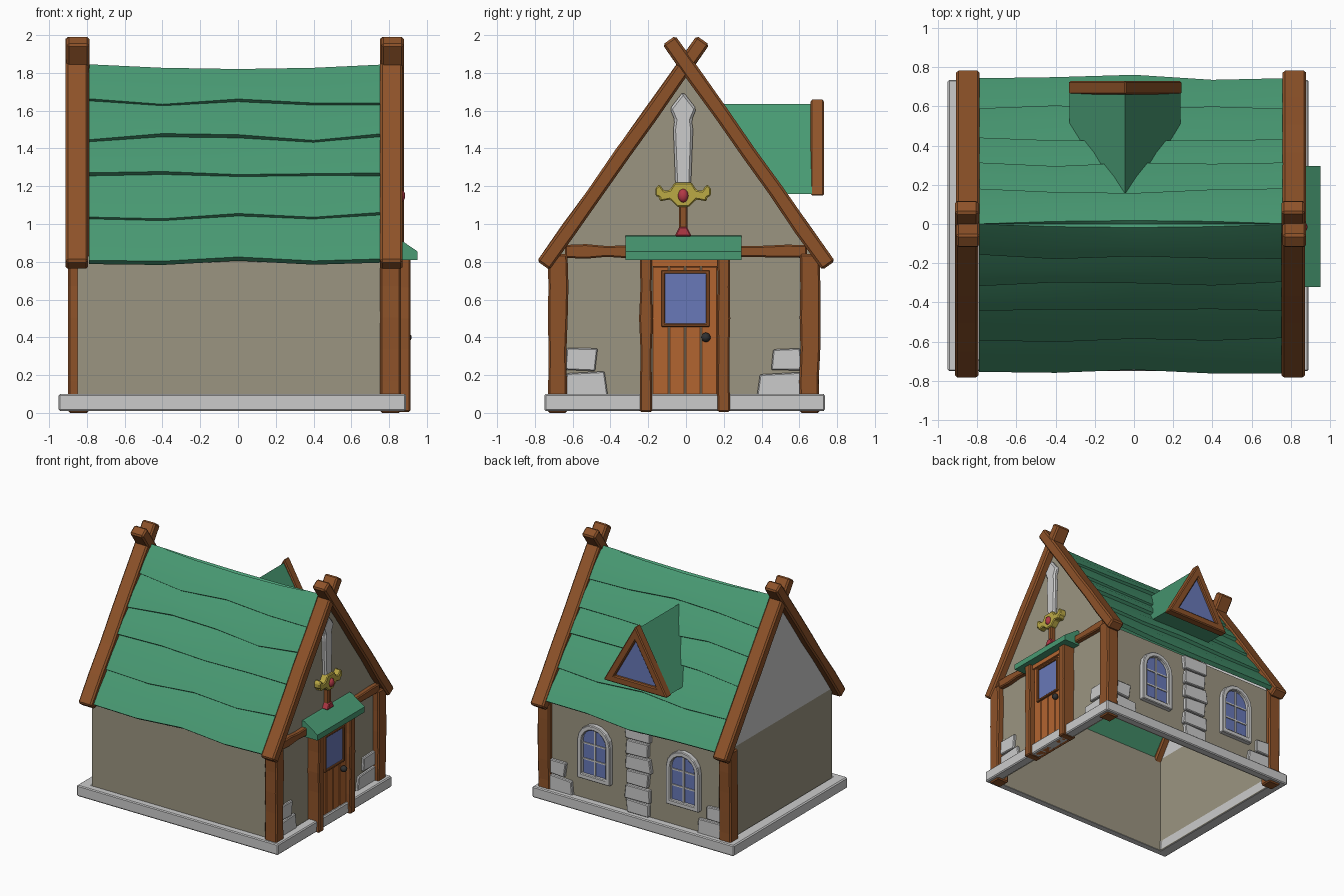
import bpy, bmesh, math, random
from mathutils import Vector

if "Cube" in bpy.data.objects:
    bpy.data.objects.remove(bpy.data.objects["Cube"])

random.seed(4)


def material(name, color):
    m = bpy.data.materials.new(name)
    m.diffuse_color = (*color, 1)
    m.use_nodes = True
    m.node_tree.nodes["Principled BSDF"].inputs["Base Color"].default_value = m.diffuse_color
    return m


WOOD = material("wood", (0.27, 0.085, 0.022))
DOOR = material("door_wood", (0.45, 0.13, 0.03))
PLASTER = material("plaster", (0.33, 0.30, 0.22))
GREEN = material("green_roof", (0.065, 0.32, 0.17))
GLASS = material("glass", (0.14, 0.19, 0.48))
GOLD = material("gold", (0.50, 0.40, 0.06))
RED = material("red", (0.45, 0.04, 0.06))
DARK = material("dark_metal", (0.03, 0.03, 0.03))


def mesh(name, verts, faces, mat=None, bevel=0, closed=True):
    bm = bmesh.new()
    vs = [bm.verts.new(v) for v in verts]
    for f in faces:
        bm.faces.new([vs[i] for i in f])
    if closed:
        bmesh.ops.recalc_face_normals(bm, faces=bm.faces)
    me = bpy.data.meshes.new(name)
    bm.to_mesh(me)
    bm.free()
    ob = bpy.data.objects.new(name, me)
    bpy.context.collection.objects.link(ob)
    if mat:
        me.materials.append(mat)
    if bevel:
        b = ob.modifiers.new("bevel", "BEVEL")
        b.width, b.segments, b.limit_method = bevel, 1, "ANGLE"
    return ob


def place(axis, u, v, w):
    return [(w, u, v), (u, w, v), (u, v, w)][axis]


def prism(name, pts, axis, a, b, mat=None, bevel=0):
    """Extrude a 2D outline along an axis from a to b."""
    n = len(pts)
    verts = [place(axis, u, v, w) for w in (a, b) for u, v in pts]
    faces = [range(n), range(n, 2 * n)]
    faces += [(i, (i + 1) % n, (i + 1) % n + n, i + n) for i in range(n)]
    return mesh(name, verts, faces, mat, bevel)


def ring(name, outer, inner, axis, a, b, mat=None, bevel=0):
    """Extrude a frame between two outlines with equal point counts."""
    n = len(outer)
    verts = [place(axis, u, v, w) for w in (a, b) for p in (outer, inner) for u, v in p]
    faces = []
    for i in range(n):
        j = (i + 1) % n
        for p, q in ((0, 1), (2, 3), (0, 2), (1, 3)):
            faces.append((p * n + i, p * n + j, q * n + j, q * n + i))
    return mesh(name, verts, faces, mat, bevel)


def rect(u0, v0, u1, v1):
    return [(u0, v0), (u1, v0), (u1, v1), (u0, v1)]


def rough(p0, p1, width, n=4, amount=0.006):
    """Hand-hewn beam outline of a given width between two 2D points."""
    p0, p1 = Vector(p0), Vector(p1)
    d = (p1 - p0).normalized()
    side = Vector((-d.y, d.x)) * width / 2
    out = []
    for s, ks in ((1, range(n + 1)), (-1, range(n, -1, -1))):
        for k in ks:
            wob = 0 if k in (0, n) else random.uniform(-amount, amount)
            out.append(tuple(p0.lerp(p1, k / n) + side * (s + wob / width * 2)))
    return out


def stone(name, u0, v0, u1, v1, axis, a, b):
    j = lambda: random.uniform(-0.012, 0.012)
    prism(name, [(u + j(), v + j() * 0.6) for u, v in rect(u0, v0, u1, v1)], axis, a, b, None, 0.006)


def ball(name, loc, scale, mat):
    bm = bmesh.new()
    bmesh.ops.create_uvsphere(bm, u_segments=12, v_segments=8, radius=1)
    me = bpy.data.meshes.new(name)
    bm.to_mesh(me)
    bm.free()
    ob = bpy.data.objects.new(name, me)
    bpy.context.collection.objects.link(ob)
    ob.location, ob.scale = loc, scale
    me.materials.append(mat)
    me.shade_smooth()


# Plinth and open-bottomed wall shell
X0, X1, Y0, Y1 = -0.85, 0.81, -0.69, 0.67
ring("plinth", rect(-0.95, -0.75, 0.89, 0.735), rect(X0, Y0, X1, Y1), 2, 0.01, 0.1, None, 0.008)
base = rect(X0, Y0, X1, Y1)
mesh("walls", [(x, y, z) for z in (0.01, 0.83) for x, y in base],
     [(i, (i + 1) % 4, (i + 1) % 4 + 4, i + 4) for i in range(4)], PLASTER, closed=False)
mesh("door_gable", [(X1, Y0, 0.83), (X1, Y1, 0.83), (X1, 0, 1.83)], [(0, 1, 2)], PLASTER, closed=False)
mesh("plain_gable", [(X0, Y1, 0.83), (X0, Y0, 0.83), (X0, 0, 1.83)], [(0, 1, 2)], closed=False)

# Corner posts
for i, (x, y) in enumerate(((0.807, -0.68), (0.807, 0.655), (-0.845, 0.655))):
    prism(f"corner_post_{i}", rough((y, 0), (y, 0.84), 0.105, 5), 0, x - 0.055, x + 0.055, WOOD, 0.01)

# Crossed gable beams at both ends
for end, a, b in (("left", -0.91, -0.79), ("right", 0.755, 0.875)):
    for s in (-1, 1):
        o = 0.003 * s
        prism(f"{end}_gable_beam_{s}", rough((s * 0.755, 0.78), (-s * 0.09, 1.973), 0.082, 6, 0.004),
              0, a + o, b + o, WOOD, 0.012)

# Roof: five curved, wavy courses per slope
XS = (-0.79, -0.4, 0, 0.4, 0.78)
EDGES = (1.85, 1.64, 1.45, 1.26, 1.035, 0.81)
for s in (-1, 1):
    for r in range(5):
        verts, n = [], 5
        for k, x in enumerate(XS):
            drop = random.uniform(-0.018, 0.018)
            lift = random.uniform(-0.006, 0.006)
            sag = 0.025 * (1 - (x / 0.79) ** 2) if r == 0 else 0
            top = EDGES[r] - sag + (0.03 if r else 0)
            bot = EDGES[r + 1] + drop
            mid = (top + bot) / 2 - 0.02
            for z, off in ((top, -0.008), (mid, 0.017 + lift), (bot, 0.02 + lift),
                           (bot, -0.015 + lift), (top, -0.03)):
                y = max(0, (1.86 - z) / 1.43 + 0.819 * off)
                verts.append((x, s * y, z + 0.573 * off))
        faces = [range(n), range(4 * n, 5 * n)]
        faces += [(k * n + i, k * n + (i + 1) % n, (k + 1) * n + (i + 1) % n, (k + 1) * n + i)
                  for k in range(4) for i in range(n)]
        ob = mesh(f"roof_course_{s}_{r}", verts, faces, GREEN)
        bpy.ops.object.select_all(action="DESELECT")
        ob.select_set(True)
        bpy.context.view_layer.objects.active = ob
        bpy.ops.object.shade_smooth_by_angle(angle=math.radians(35))

# Dormer on the back slope
C = -0.045
tri = lambda half, z0, z1: [(C - half, z0), (C + half, z0), (C, z1)]
front = [(x, 0.69, z) for x, z in tri(0.283, 1.16, 1.635)]
back = [(C - 0.283, 0.47, 1.16), (C + 0.283, 0.47, 1.16), (C, 0.15, 1.635)]
mesh("dormer_roof", front + back,
     [(0, 1, 2), (3, 4, 5), (0, 1, 4, 3), (1, 2, 5, 4), (2, 0, 3, 5)], GREEN)
ring("dormer_frame", tri(0.29, 1.15, 1.665), tri(0.19, 1.208, 1.545), 1, 0.66, 0.73, WOOD, 0.008)
prism("dormer_glass", tri(0.2, 1.2, 1.56), 1, 0.67, 0.705, GLASS)

# Door side: cross beams, frame, planks, window and knob
for s in (-1, 1):
    prism(f"cross_beam_{s}", rough((s * 0.2, 0.855), (s * 0.64, 0.855), 0.068), 0, 0.79, 0.85, WOOD, 0.008)
for i, y in enumerate((-0.212, 0.2)):
    prism(f"door_jamb_{i}", rough((y, 0.005), (y, 0.83), 0.066, 5, 0.004), 0, 0.79, 0.912, WOOD, 0.008)
prism("door_lintel", rect(-0.18, 0.775, 0.168, 0.83), 0, 0.79, 0.885, DOOR)
planks = (-0.18, -0.09, -0.005, 0.08, 0.168)
for i in range(4):
    prism(f"door_plank_{i}", rect(planks[i] + 0.002, 0.01, planks[i + 1] - 0.002, 0.775), 0, 0.79, 0.872, DOOR, 0.004)
ring("door_window_frame", rect(-0.13, 0.455, 0.125, 0.755), rect(-0.112, 0.473, 0.107, 0.737), 0, 0.8, 0.89, WOOD, 0.004)
prism("door_glass", rect(-0.115, 0.47, 0.11, 0.74), 0, 0.8, 0.878, GLASS)
ball("door_knob", (0.893, 0.105, 0.4), (0.026, 0.025, 0.025), DARK)
prism("awning", [(0.78, 0.94), (0.83, 0.937), (0.95, 0.855), (0.95, 0.81), (0.78, 0.81)], 1, -0.32, 0.295, GREEN)

# Sword ornament on the gable
S = -0.015
half = [(0.04, 1.18), (0.052, 1.5), (0.045, 1.55), (0.07, 1.61)]
prism("sword_blade", [(S + u, v) for u, v in half] + [(S, 1.7)] + [(S - u, v) for u, v in half[::-1]],
      0, 0.8, 0.842, None, 0.012)
half = [(0.03, 1.09), (0.07, 1.13), (0.125, 1.12), (0.125, 1.14), (0.147, 1.15), (0.147, 1.19),
        (0.125, 1.21), (0.1, 1.175), (0.07, 1.18), (0.045, 1.22)]
prism("sword_guard", [(S + u, v) for u, v in half] + [(S - u, v) for u, v in half[::-1]],
      0, 0.8, 0.862, GOLD, 0.007)
ball("sword_gem", (0.86, S, 1.15), (0.025, 0.028, 0.036), RED)
prism("sword_grip", rect(S - 0.022, 0.97, S + 0.022, 1.1), 0, 0.8, 0.85, WOOD, 0.008)
prism("sword_pommel", [(S - 0.045, 0.935), (S + 0.045, 0.935), (S + 0.02, 0.985), (S - 0.02, 0.985)],
      0, 0.8, 0.86, RED, 0.006)

# Corner stones on the door side and the back
for i, (a, b, z0, z1) in enumerate(((-0.64, -0.47, 0.228, 0.342), (-0.64, -0.42, 0.09, 0.215),
                                    (0.45, 0.61, 0.228, 0.342), (0.385, 0.61, 0.09, 0.21))):
    stone(f"door_side_stone_{i}", a, z0, b, z1, 0, 0.79, 0.83)
for i, (a, b, z0, z1) in enumerate(((0.62, 0.77, 0.228, 0.34), (0.56, 0.77, 0.09, 0.215),
                                    (-0.8, -0.67, 0.228, 0.34), (-0.8, -0.6, 0.09, 0.215))):
    stone(f"back_stone_{i}", a, z0, b, z1, 1, 0.65, 0.695)

# Stone pilaster between the back windows
for i in range(6):
    z, w = 0.095 + i * 0.122, 0.118 if i % 2 else 0.1
    stone(f"pilaster_stone_{i}", C - w, z, C + w, z + 0.113, 1, 0.65, 0.70)


# Arched back windows
def arch(cx, w, z0, spring):
    return [(cx - w, z0), (cx + w, z0)] + [
        (cx + w * math.cos(math.pi * k / 8), spring + w * math.sin(math.pi * k / 8)) for k in range(9)]


for i, cx in enumerate((0.35, -0.46)):
    ring(f"window_frame_{i}", arch(cx, 0.15, 0.27, 0.58), arch(cx, 0.11, 0.31, 0.58), 1, 0.65, 0.71, None, 0.006)
    prism(f"window_glass_{i}", arch(cx, 0.115, 0.3, 0.58), 1, 0.65, 0.682, GLASS)
    prism(f"window_mullion_{i}", rect(cx - 0.007, 0.305, cx + 0.007, 0.69), 1, 0.66, 0.69)
    for k, z in enumerate((0.43, 0.56)):
        prism(f"window_bar_{i}_{k}", rect(cx - 0.112, z - 0.006, cx + 0.112, z + 0.006), 1, 0.66, 0.689)
